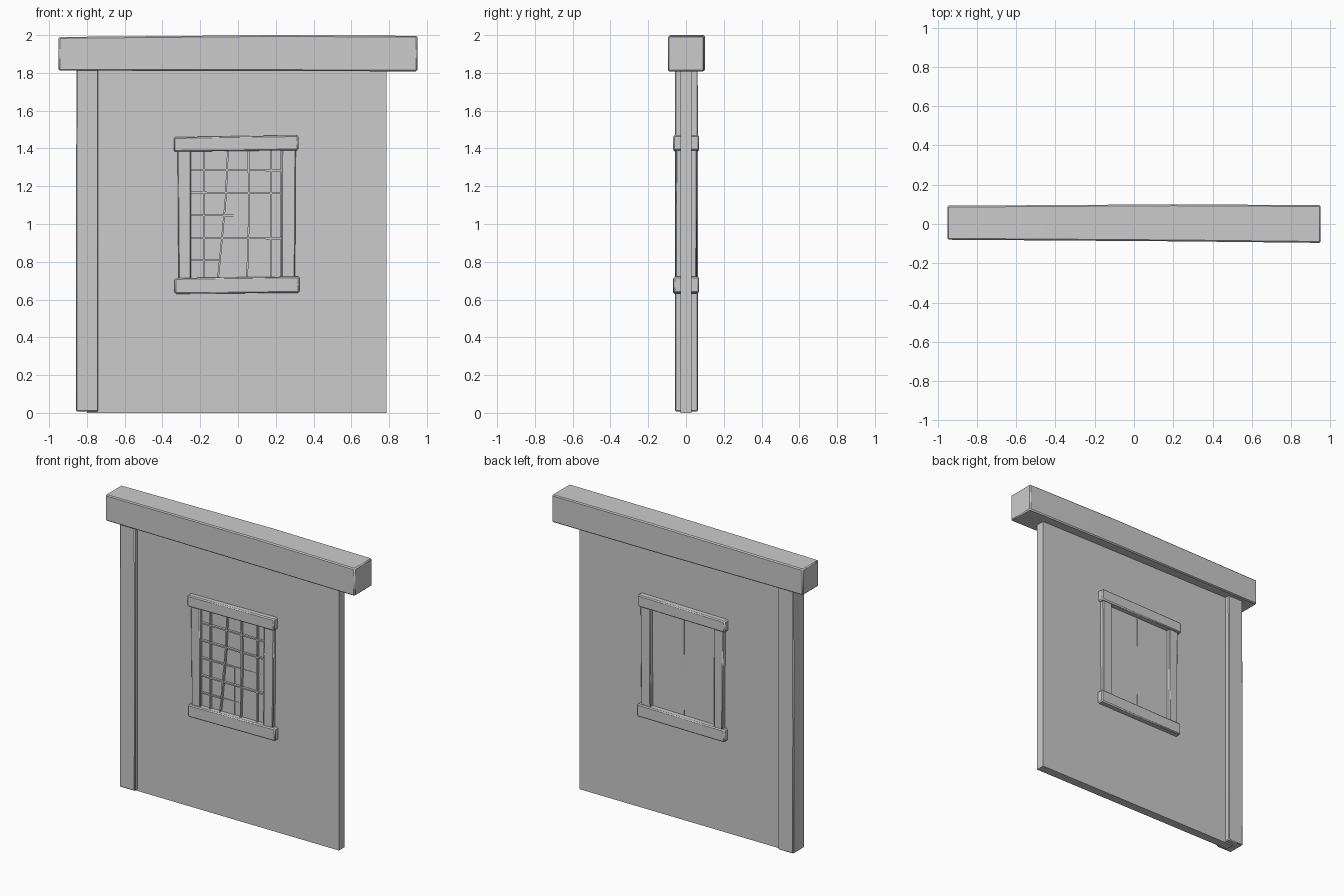
import bpy, bmesh, math


def timber(name, axis, stations, bevel=0.0):
    """Four-sided bar along x or z; station = (along, u0, u1, v0, v1).
    Along x: u=y, v=z.  Along z: u=x, v=y."""
    bm = bmesh.new()
    rings = []
    for t, u0, u1, v0, v1 in stations:
        ring = []
        for u, v in ((u0, v0), (u1, v0), (u1, v1), (u0, v1)):
            ring.append(bm.verts.new((t, u, v) if axis == 'x' else (u, v, t)))
        rings.append(ring)
    for a, b in zip(rings, rings[1:]):
        for i in range(4):
            j = (i + 1) % 4
            bm.faces.new((a[i], a[j], b[j], b[i]))
    bm.faces.new(rings[0])
    bm.faces.new(rings[-1])
    bmesh.ops.recalc_face_normals(bm, faces=bm.faces)
    me = bpy.data.meshes.new(name)
    bm.to_mesh(me)
    bm.free()
    ob = bpy.data.objects.new(name, me)
    bpy.context.collection.objects.link(ob)
    if bevel:
        mod = ob.modifiers.new("worn_edges", 'BEVEL')
        mod.width = bevel
        mod.segments = 1
        mod.limit_method = 'ANGLE'
        me.shade_smooth()
        me.set_sharp_from_angle(angle=math.radians(30))
    return ob


def bar(name, axis, points, w=0.009, d=0.018):
    """Thin lattice bar through (along, side, depth) points."""
    st = []
    for t, s, y in points:
        side, dep = (s - w / 2, s + w / 2), (y - d / 2, y + d / 2)
        st.append((t, *dep, *side) if axis == 'x' else (t, *side, *dep))
    timber(name, axis, st)


# Wall panel
timber("wall_panel", 'z', [(0, -0.80, 0.785, -0.03, 0.03),
                           (1.85, -0.80, 0.785, -0.03, 0.03)])

# Corner post
timber("corner_post", 'z', [(0.008, -0.857, -0.74, -0.058, 0.063),
                            (0.9, -0.858, -0.74, -0.057, 0.064),
                            (1.83, -0.855, -0.74, -0.058, 0.062)], 0.005)

# Top beam, slightly warped
timber("top_beam", 'x', [(-0.95, -0.08, 0.093, 1.812, 1.990),
                         (0.2, -0.088, 0.100, 1.810, 2.000),
                         (0.95, -0.096, 0.096, 1.808, 1.996)], 0.007)

# Window frame, showing on both sides of the wall
timber("window_lintel", 'x', [(-0.34, -0.066, 0.068, 1.383, 1.460),
                              (0.32, -0.068, 0.070, 1.390, 1.470)], 0.007)
timber("window_sill", 'x', [(-0.335, -0.068, 0.066, 0.630, 0.714),
                            (0.325, -0.066, 0.070, 0.636, 0.722)], 0.007)
timber("window_jamb_left", 'z', [(0.70, -0.315, -0.25, -0.052, 0.058),
                                 (1.40, -0.32, -0.25, -0.056, 0.056)], 0.005)
timber("window_jamb_right", 'z', [(0.70, 0.23, 0.302, -0.056, 0.056),
                                  (1.40, 0.232, 0.306, -0.053, 0.058)], 0.005)

# Horizontal lattice bars; two of them sink into the wall at the right
for i, (z, end_y) in enumerate([(1.285, -0.035), (1.165, -0.035),
                                (1.045, -0.020), (0.925, -0.036),
                                (0.807, -0.012)]):
    bar(f"lattice_rail_{i + 1}", 'x', [(-0.26, z + 0.002, -0.037),
                                       (0.24, z - 0.002, end_y)])

# Vertical lattice bars
bar("lattice_bar_1", 'z', [(0.70, -0.181, -0.036), (1.40, -0.181, -0.036)])
bar("lattice_bar_2", 'z', [(0.70, -0.107, -0.036), (0.90, -0.087, -0.038),
                           (1.15, -0.064, -0.036), (1.40, -0.053, -0.035)])
bar("lattice_bar_3", 'z', [(0.70, 0.048, -0.035), (1.05, 0.058, -0.038),
                           (1.40, 0.055, -0.036)])
bar("lattice_bar_4", 'z', [(0.70, 0.173, -0.036), (1.40, 0.175, -0.036)])
bar("lattice_bar_5", 'z', [(0.70, 0.228, -0.034), (1.40, 0.230, -0.034)])

# Thin centre bar running through the wall and just breaking both faces
timber("window_centre_bar", 'z', [(0.70, -0.009, -0.001, -0.034, 0.034),
                                  (0.94, -0.011, -0.003, -0.036, 0.027),
                                  (1.18, -0.010, -0.002, -0.026, 0.035),
                                  (1.40, -0.009, -0.001, -0.034, 0.034)])
